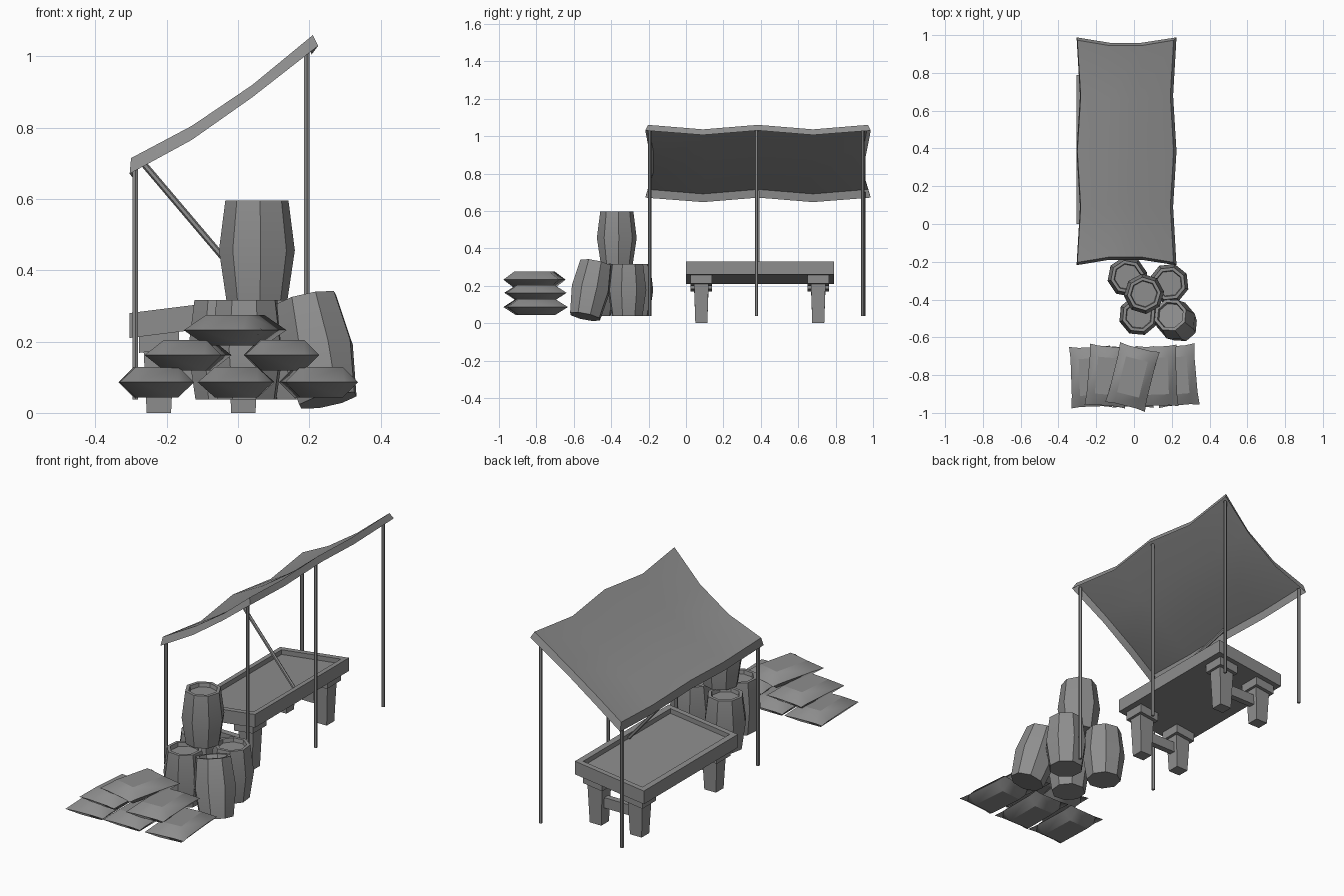
import bpy, bmesh, math
from mathutils import Vector, Matrix

cube = bpy.data.objects.get("Cube")
if cube:
    bpy.data.objects.remove(cube, do_unlink=True)

grey = bpy.data.materials.new("plain_grey")
grey.use_nodes = True
colour = (0.27, 0.27, 0.27, 1)
grey.diffuse_color = colour
grey.node_tree.nodes["Principled BSDF"].inputs["Base Color"].default_value = colour


def finish(name, bm, matrix=None, recalc=True, smooth=True):
    if recalc:
        bmesh.ops.recalc_face_normals(bm, faces=bm.faces)
    if matrix:
        bm.transform(matrix)
    mesh = bpy.data.meshes.new(name)
    bm.to_mesh(mesh)
    bm.free()
    mesh.materials.append(grey)
    ob = bpy.data.objects.new(name, mesh)
    bpy.context.collection.objects.link(ob)
    if smooth:
        bpy.ops.object.select_all(action="DESELECT")
        ob.select_set(True)
        bpy.context.view_layer.objects.active = ob
        bpy.ops.object.shade_smooth_by_angle(angle=math.radians(30))
    return ob


def axis_matrix(a, b):
    """Frame at a whose z axis points to b."""
    turn = (b - a).to_track_quat("Z", "Y").to_matrix().to_4x4()
    return Matrix.Translation(a) @ turn


def rod(name, a, b, radius=0.009):
    a, b = Vector(a), Vector(b)
    bm = bmesh.new()
    bmesh.ops.create_cone(bm, cap_ends=True, segments=6, radius1=radius, radius2=radius,
                          depth=(b - a).length)
    finish(name, bm, axis_matrix(a, b) @ Matrix.Translation((0, 0, (b - a).length / 2)))


def slope(x):
    """Height of the underside of the tilted table top."""
    return 0.21 + 0.125 * (x + 0.305)


def box(x0, x1, y0, y1, z0, z1):
    bm = bmesh.new()
    bmesh.ops.create_cube(bm, size=1)
    for v in bm.verts:
        v.co = (x1 if v.co.x > 0 else x0, y1 if v.co.y > 0 else y0, z1 if v.co.z > 0 else z0)
    return bm


# Canopy: sagging cloth sheet with a flared skirt
bm = bmesh.new()
bmesh.ops.create_grid(bm, x_segments=3, y_segments=4, size=1)
border = [e for e in bm.edges if e.is_boundary]
skirt = bmesh.ops.extrude_edge_only(bm, edges=border)["geom"]
skirt = {v for v in skirt if isinstance(v, bmesh.types.BMVert)}
for vert in bm.verts:
    u, v = vert.co.x, vert.co.y
    t = (u + 1) / 2
    scallop = 1 - abs(2 * abs(v) - 1)
    sag = 1 - u * u
    x = -0.3 + 0.51 * t - 0.018 * u * scallop
    y = 0.385 + 0.588 * v - 0.032 * v * sag
    z = 0.715 + 0.345 * t - 0.028 * sag - 0.024 * scallop
    if vert in skirt:
        if abs(u) > 0.99:
            x += 0.015 if u > 0 else -0.004
        if abs(v) > 0.99:
            y += v * 0.015
        z -= 0.044 - 0.014 * t
    vert.co = (x, y, z)
bmesh.ops.recalc_face_normals(bm, faces=bm.faces)
if sum(f.normal.z for f in bm.faces) < 0:
    bmesh.ops.reverse_faces(bm, faces=bm.faces)
finish("canopy", bm, recalc=False)

# Poles and the diagonal brace
for label, y in (("front", -0.193), ("back", 0.95)):
    rod("low_pole_" + label, (-0.288, y, 0.037), (-0.288, y, 0.7))
for label, y in (("front", -0.193), ("middle", 0.377), ("back", 0.945)):
    rod("high_pole_" + label, (0.193, y, 0.037), (0.193, y, 1.035))
rod("brace", (-0.27, 0.385, 0.705), (0.065, 0.385, 0.31))

# Table top: tilted tray with a raised rim
bm = box(-0.305, 0.1, 0, 0.79, 0, 0.07)
top = max(bm.faces, key=lambda f: f.calc_center_median().z)
bmesh.ops.inset_region(bm, faces=[top], thickness=0.04)
floor = bmesh.ops.extrude_face_region(bm, geom=[top])["geom"]
bmesh.ops.delete(bm, geom=[top], context="FACES_ONLY")
for v in floor:
    if isinstance(v, bmesh.types.BMVert):
        v.co.z -= 0.025
for v in bm.verts:
    v.co.z += slope(v.co.x)
finish("table_top", bm, smooth=False)

# Table legs, caps and stretchers
for end, y in (("front", 0.082), ("back", 0.707)):
    for side, x in (("low", -0.222), ("high", 0.015)):
        bm = box(x - 0.045, x + 0.045, y - 0.04, y + 0.04, 0, slope(x))
        for v in bm.verts:
            if v.co.z < 0.01:
                v.co.x = x + (v.co.x - x) * 0.76
                v.co.y = y + (v.co.y - y) * 0.8
        finish(f"leg_{end}_{side}", bm, smooth=False)
        bm = box(x - 0.056, x + 0.056, y - 0.057, y + 0.057, -0.045, 0.005)
        for v in bm.verts:
            v.co.z += slope(v.co.x)
        finish(f"leg_cap_{end}_{side}", bm, smooth=False)
    finish(f"stretcher_{end}", box(-0.21, 0.005, y - 0.016, y + 0.016, 0.09, 0.145), smooth=False)


# Barrels: eight-sided, bulged, with a recessed lid
def barrel(name, base, tip, spin):
    base, tip = Vector(base), Vector(tip)
    h = (tip - base).length
    profile = [(0.086, 0), (0.107, h / 2), (0.089, h), (0.072, h), (0.068, h - 0.02)]
    bm = bmesh.new()
    rings = []
    for r, z in profile:
        angles = [spin + math.tau * k / 8 for k in range(8)]
        rings.append([bm.verts.new((r * math.cos(a), r * math.sin(a), z)) for a in angles])
    for lower, upper in zip(rings, rings[1:]):
        for k in range(8):
            j = (k + 1) % 8
            bm.faces.new((lower[k], lower[j], upper[j], upper[k]))
    bm.faces.new(rings[0][::-1])
    bm.faces.new(rings[-1])
    finish(name, bm, axis_matrix(base, tip))


for name, x, y, z, spin in (("barrel_back", -0.035, -0.28, 0.037, 0.2),
                            ("barrel_side", 0.185, -0.315, 0.037, 0.5),
                            ("barrel_front", 0.025, -0.485, 0.037, 0.3),
                            ("barrel_top", 0.053, -0.37, 0.316, 0.1)):
    barrel(name, (x, y, z), (x, y, z + 0.28), spin)
barrel("barrel_leaning", (0.252, -0.54, 0.035), (0.192, -0.482, 0.318), 0.3)


# Sacks: pinched pillows stacked in a pyramid
def sack(name, x, y, z, turn, w=0.108, l=0.163, h=0.043):
    bm = bmesh.new()
    for side in (1, -1):
        made = bmesh.ops.create_grid(bm, x_segments=3, y_segments=3, size=1)["verts"]
        for v in made:
            u, t = v.co.x, v.co.y
            on_u, on_t = abs(u) > 0.99, abs(t) > 0.99
            px = u if on_u else math.copysign(0.55, u)
            py = t if on_t else math.copysign(0.6, t)
            if on_u and not on_t:
                px *= 0.95
            if on_t and not on_u:
                py *= 0.96
            v.co = (px * w, py * l, 0 if on_u or on_t else side * h)
    bmesh.ops.remove_doubles(bm, verts=bm.verts, dist=0.0005)
    place = Matrix.Translation((x, y, z)) @ Matrix.Rotation(math.radians(turn), 4, "Z")
    finish(name, bm, place)


sack("sack_bottom_right", -0.23, -0.81, 0.086, 2)
sack("sack_bottom_middle", -0.005, -0.81, 0.086, 0)
sack("sack_bottom_left", 0.226, -0.803, 0.086, 5)
sack("sack_middle_right", -0.14, -0.805, 0.162, -5)
sack("sack_middle_left", 0.122, -0.805, 0.162, 2)
sack("sack_top", -0.008, -0.81, 0.232, -14)
